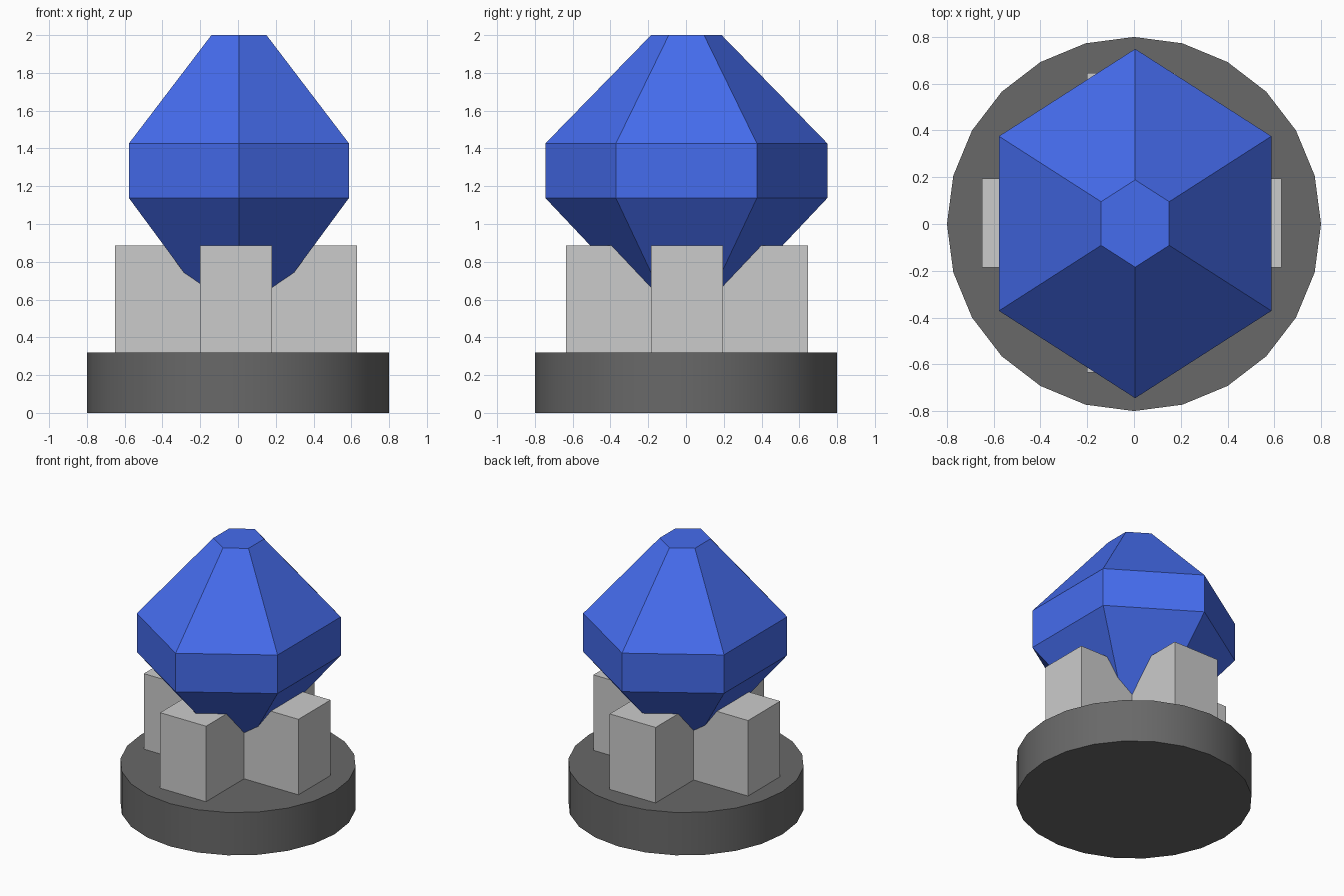
import bpy
import bmesh
from math import radians, sin, cos

if "Cube" in bpy.data.objects:
    bpy.data.objects.remove(bpy.data.objects["Cube"])


def paint(obj, name, color):
    mat = bpy.data.materials.new(name)
    mat.diffuse_color = color
    mat.use_nodes = True
    mat.node_tree.nodes["Principled BSDF"].inputs["Base Color"].default_value = mat.diffuse_color
    obj.data.materials.append(mat)


def box(name, low, high):
    bpy.ops.mesh.primitive_cube_add(
        size=1, location=[(a + b) / 2 for a, b in zip(low, high)])
    obj = bpy.context.object
    obj.name = name
    obj.scale = [b - a for a, b in zip(low, high)]
    bpy.ops.object.transform_apply(location=False, rotation=False, scale=True)
    return obj


def ring_solid(name, rings, sides, x_radius, y_radius):
    """Stack of polygon rings given as (z, scale), closed at both ends."""
    bm = bmesh.new()
    loops = []
    for z, k in rings:
        angles = [radians(90 + 360 * i / sides) for i in range(sides)]
        loops.append([bm.verts.new((x_radius * k * cos(a), y_radius * k * sin(a), z))
                      for a in angles])
    for low, high in zip(loops, loops[1:]):
        for i in range(sides):
            j = (i + 1) % sides
            bm.faces.new((low[i], low[j], high[j], high[i]))
    bm.faces.new(loops[0][::-1])
    bm.faces.new(loops[-1])
    mesh = bpy.data.meshes.new(name)
    bm.to_mesh(mesh)
    bm.free()
    obj = bpy.data.objects.new(name, mesh)
    bpy.context.collection.objects.link(obj)
    return obj


# Round dark base with a smooth rim
bpy.ops.mesh.primitive_cylinder_add(vertices=24, radius=0.8, depth=0.32,
                                    location=(0, 0, 0.16))
base = bpy.context.object
base.name = "base"
bpy.ops.object.shade_smooth_by_angle(angle=radians(30))
paint(base, "dark_stone", (0.14, 0.14, 0.14, 1))

# Two crossed blocks cradling the gem
box("cradle_side_to_side", (-0.65, -0.185, 0.31), (0.63, 0.195, 0.885))
box("cradle_front_to_back", (-0.20, -0.635, 0.31), (0.18, 0.645, 0.885))

# Six-sided gem, slightly narrower in x
gem = ring_solid("gem", [(0.545, 0.25), (1.138, 1), (1.426, 1), (2.0, 0.25)],
                 6, 0.673, 0.747)
gem.location = (0.005, 0.002, 0)
paint(gem, "blue_crystal", (0.06, 0.15, 0.85, 1))
